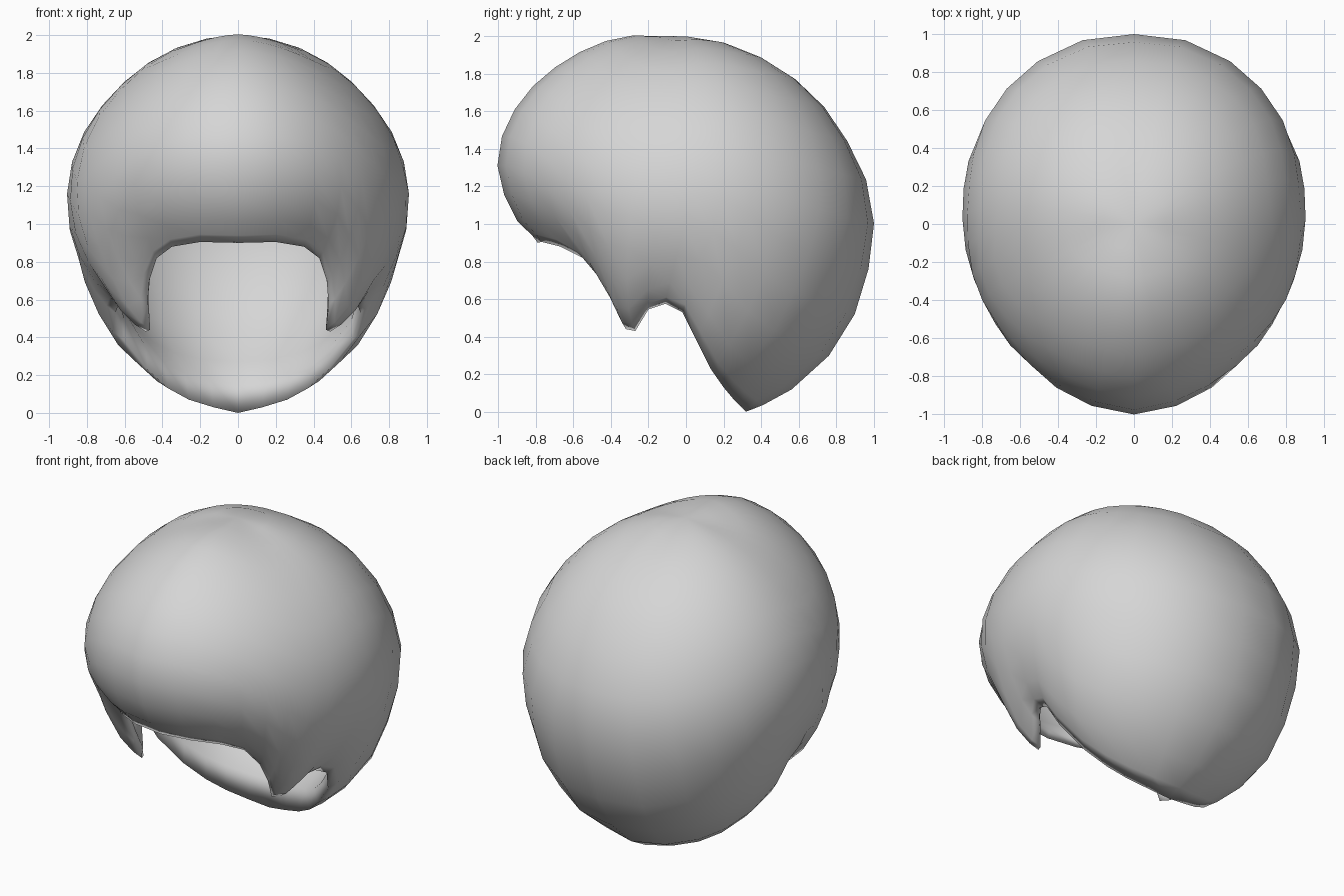
import bpy, bmesh
from math import sin, cos, atan2, hypot, pi, degrees

if "Cube" in bpy.data.objects:
    bpy.data.objects.remove(bpy.data.objects["Cube"])

CENTRE_Z = 1.1
ROWS = 12

# Meridian profiles: (degrees from the crown, distance from the centre)
FRONT = [(0, .9), (10, .913), (20, .96), (40, 1.005), (57, 1.045), (69, 1.05),
         (79, 1.03), (87, .98), (95, .93), (102, .86), (120, .84), (180, .95)]
SIDE = [(0, .9), (16, .895), (33, .89), (49, .887), (62, .9), (78, .91), (93, .912),
        (111, .915), (121, .94), (132, .985), (148, 1.02), (180, 1.08)]
BACK = [(0, .9), (22, .88), (43, .89), (60, .91), (74, .935), (89, 1.0),
        (104, 1.015), (116, 1.05), (129, 1.09), (146, 1.13), (164, 1.155), (180, 1.15)]

# Left half of the hairline: brow, sideburn tip, ear notch, nape
HAIRLINE = [(0, -.79, .9), (.2, -.77, .905), (.35, -.67, .88), (.43, -.55, .82),
            (.47, -.45, .7), (.48, -.38, .57), (.465, -.32, .44), (.49, -.27, .43),
            (.56, -.2, .545), (.63, -.11, .575), (.65, -.02, .53), (.61, .05, .39),
            (.48, .13, .23), (.37, .2, .13), (.26, .25, .07), (.13, .29, .03), (0, .32, 0)]
LAST = len(HAIRLINE) - 1


def lookup(profile, angle):
    for (a, r), (b, s) in zip(profile, profile[1:]):
        if angle <= b:
            return r + (s - r) * (angle - a) / (b - a)
    return profile[-1][1]


def body_radius(polar, turn):
    """Distance to the dome; turn is 0 at the front and pi at the back."""
    angle = degrees(polar)
    end = lookup(FRONT if turn < pi / 2 else BACK, angle)
    side = lookup(SIDE, angle)
    r = (cos(turn) ** 2 / end ** 2 + sin(turn) ** 2 / side ** 2) ** -.5
    bulge = -.03 if turn < pi / 2 else .025
    return r * (1 + bulge * abs(sin(2 * turn)) * sin(polar))


def point(t, column, inner):
    """Point at fraction t from crown to hairline, on the outside or the lining."""
    x, y, z = HAIRLINE[column]
    rim_turn = atan2(x, -y)
    rim_polar = atan2(hypot(x, y), z - CENTRE_Z)
    rim_r = hypot(x, y, z - CENTRE_Z)
    even = pi * column / LAST
    turn = even + (rim_turn - even) * t ** 2
    polar = rim_polar * t
    pull = rim_r / body_radius(rim_polar, rim_turn)
    r = body_radius(polar, turn) * (1 + (pull - 1) * t ** 8)
    if inner:
        thickness = .11 + .09 * t * column / LAST
        r *= 1 - thickness * (1 - t ** 12) ** .5
    return (r * sin(polar) * sin(turn), -r * sin(polar) * cos(turn),
            CENTRE_Z + r * cos(polar))


bm = bmesh.new()
columns = [(c, 1) for c in range(LAST + 1)] + [(c, -1) for c in range(LAST - 1, 0, -1)]


def ring(t, inner):
    verts = []
    for c, sign in columns:
        x, y, z = point(t, c, inner)
        verts.append(bm.verts.new((sign * x, y, z)))
    return verts


# Outer dome down to the hairline, then the lining back up inside,
# with one extra ring beside the hairline on each face to round the edge
steps = [i / ROWS for i in range(1, ROWS)] + [.97]
rings = [ring(t, False) for t in steps + [1]]
rings += [ring(t, True) for t in reversed(steps)]
n = len(columns)
for a, b in zip(rings, rings[1:]):
    for i in range(n):
        j = (i + 1) % n
        bm.faces.new((a[i], b[i], b[j], a[j]))
for loop, inner in ((rings[0], False), (rings[-1], True)):
    crown = bm.verts.new(point(0, 0, inner))
    for i in range(n):
        bm.faces.new((crown, loop[i], loop[(i + 1) % n]))
bmesh.ops.recalc_face_normals(bm, faces=bm.faces[:])

mesh = bpy.data.meshes.new("hair_cap")
bm.to_mesh(mesh)
bm.free()
mesh.shade_smooth()
hair = bpy.data.objects.new("hair_cap", mesh)
bpy.context.collection.objects.link(hair)

# Single plain grey
grey = bpy.data.materials.new("light_grey")
grey.use_nodes = True
colour = (.67, .67, .67, 1)
grey.diffuse_color = colour
grey.node_tree.nodes["Principled BSDF"].inputs["Base Color"].default_value = colour
mesh.materials.append(grey)
